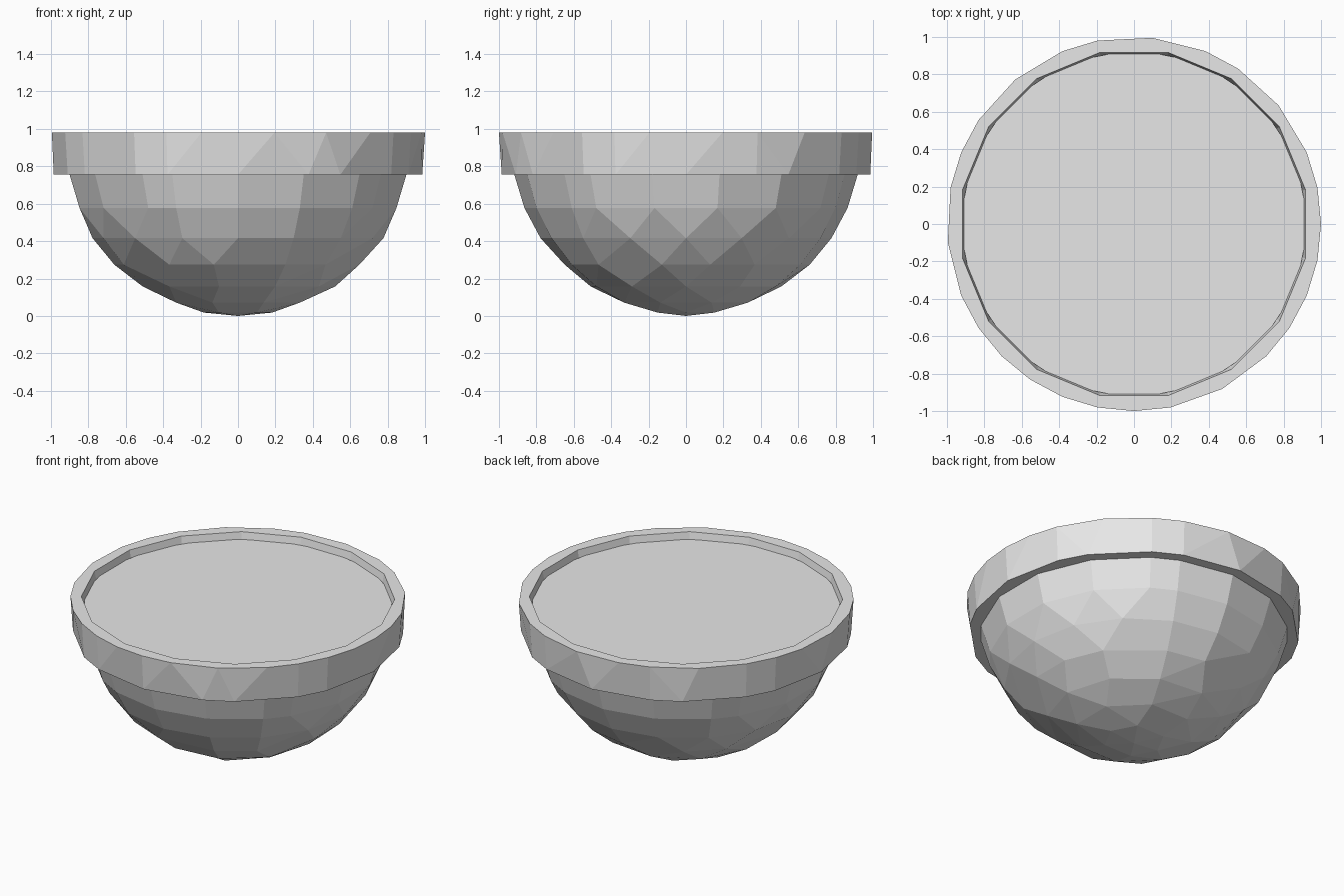
import bpy, bmesh, math

cube = bpy.data.objects.get("Cube")
if cube:
    bpy.data.objects.remove(cube, do_unlink=True)

STEPS = 32          # angular grid shared by all rings
RADIUS = 0.935      # bowl radius, also the height of its centre

grey = bpy.data.materials.new("plain grey")
grey.use_nodes = True
grey.diffuse_color = (0.8, 0.8, 0.8, 1)
grey.node_tree.nodes["Principled BSDF"].inputs["Base Color"].default_value = (0.8, 0.8, 0.8, 1)


def spaced(count, shift=0):
    """Roughly even selection of grid steps, slightly irregular."""
    return sorted({round(k * STEPS / count + shift) % STEPS for k in range(count)})


def add_ring(bm, steps, radius, z):
    verts = []
    for s in steps:
        a = math.tau * s / STEPS
        verts.append(bm.verts.new((radius * math.cos(a), radius * math.sin(a), z)))
    return steps, verts


def zip_rings(bm, ring_a, ring_b):
    """Join two rings of different counts with quads and triangles."""
    (sa, va), (sb, vb) = ring_a, ring_b
    na, nb = len(va), len(vb)
    sa, sb = sa + [sa[0] + STEPS], sb + [sb[0] + STEPS]
    i = j = 0
    while i < na or j < nb:
        a, b = va[i % na], vb[j % nb]
        a2, b2 = va[(i + 1) % na], vb[(j + 1) % nb]
        if i < na and j < nb and abs(sa[i + 1] - sb[j + 1]) < 0.01:
            bm.faces.new((a, a2, b2, b))
            i, j = i + 1, j + 1
        elif j == nb or (i < na and sa[i + 1] < sb[j + 1]):
            bm.faces.new((a, a2, b))
            i += 1
        else:
            bm.faces.new((a, b2, b))
            j += 1


def finish(bm, name):
    bmesh.ops.recalc_face_normals(bm, faces=bm.faces[:])
    mesh = bpy.data.meshes.new(name)
    bm.to_mesh(mesh)
    bm.free()
    mesh.materials.append(grey)
    obj = bpy.data.objects.new(name, mesh)
    bpy.context.collection.objects.link(obj)


# Faceted half-ball bowl, closed by a flat filling at its equator
bm = bmesh.new()
pole = bm.verts.new((0, 0, 0))
counts = [(6, 0), (8, 2), (11, 0), (13, 1), (16, 0), (18, 1), (18, 1), (16, 0)]
rings = []
for k, (count, shift) in enumerate(counts, 1):
    t = math.pi / 2 * k / len(counts)
    rings.append(add_ring(bm, spaced(count, shift),
                          RADIUS * math.sin(t), RADIUS * (1 - math.cos(t))))
for lower, upper in zip(rings, rings[1:]):
    zip_rings(bm, lower, upper)
base = rings[0][1]
for k, v in enumerate(base):
    bm.faces.new((pole, v, base[(k + 1) % len(base)]))
bm.faces.new(rings[-1][1])
finish(bm, "bowl")

# Thick rim band; some neighbouring outer corners are merged into one
merged = (3, 7, 11, 16, 26)
outer = [s + 0.5 if s in merged else s for s in range(STEPS) if s - 1 not in merged]
inner = spaced(16, 1)
bm = bmesh.new()
loops = [add_ring(bm, outer, 1.0, 0.98),
         add_ring(bm, spaced(20), 0.985, 0.755),
         add_ring(bm, inner, 0.89, 0.755),
         add_ring(bm, inner, 0.935, 0.98)]
for k in range(4):
    zip_rings(bm, loops[k], loops[(k + 1) % 4])
finish(bm, "rim")
